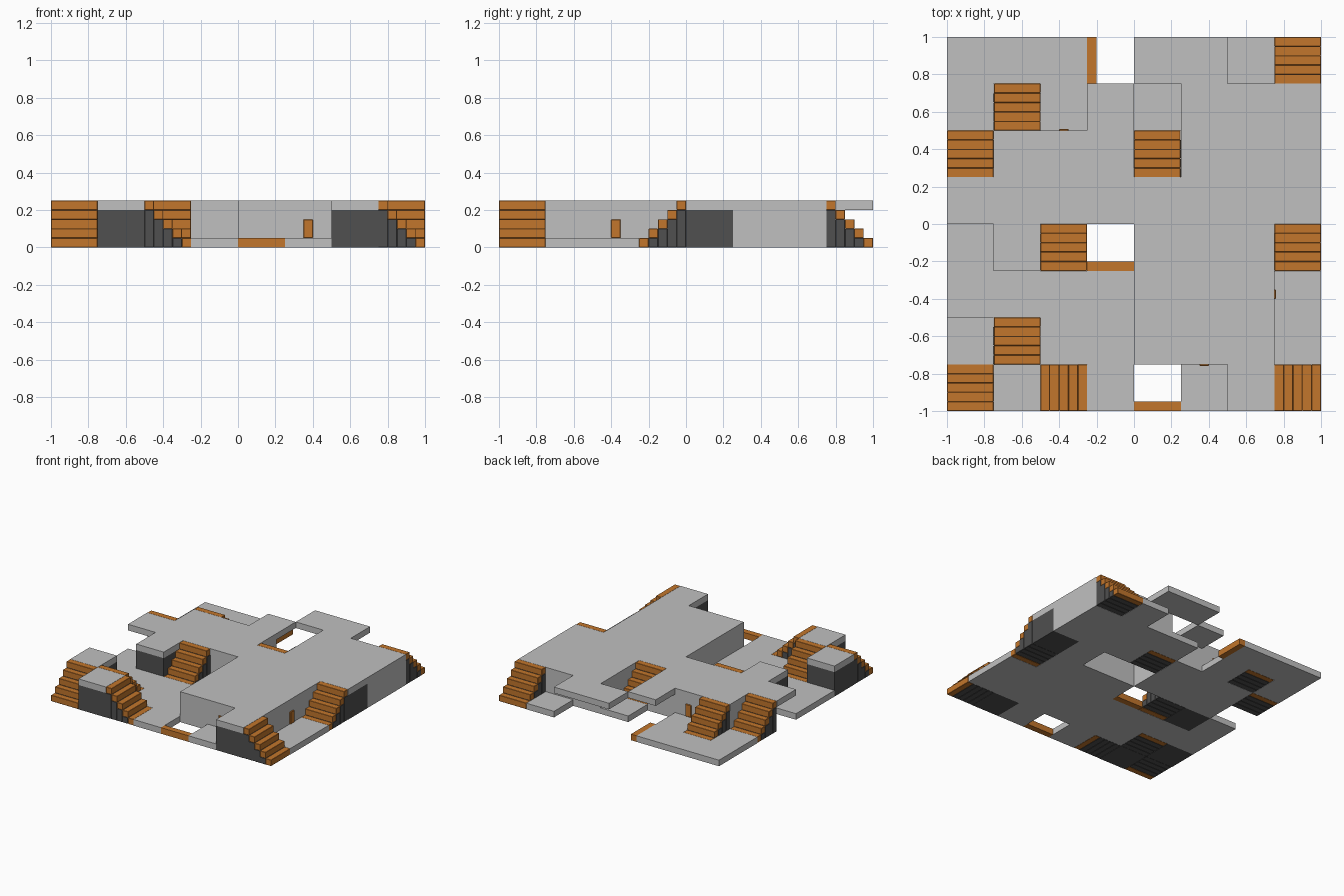
import bpy, bmesh, math
from mathutils import Matrix, Vector

if "Cube" in bpy.data.objects:
    bpy.data.objects.remove(bpy.data.objects["Cube"])

CELL, STEP = 0.25, 0.05

# Floor plan, back row first:
# L low floor, U raised solid, D raised on dark block, O raised floor only,
# n / s / e stairs descending to +y / -y / +x, v / < opening with a sill at -y / -x
PLAN = ["LLL<OOLn",
        "LnLOLUUU",
        "nUUUnUUU",
        "OUUUOOUD",
        "LDsvUUUs",
        "LLLLUUUL",
        "DnLLUUUL",
        "sDeLvLDe"][::-1]


def material(name, rgb):
    m = bpy.data.materials.new(name)
    m.use_nodes = True
    m.diffuse_color = (*rgb, 1)
    bsdf = m.node_tree.nodes["Principled BSDF"]
    bsdf.inputs["Base Color"].default_value = (*rgb, 1)
    bsdf.inputs["Roughness"].default_value = 0.8
    return m


GREY = material("light grey", (0.53, 0.53, 0.53))
ORANGE = material("orange", (0.54, 0.18, 0.025))
DARK = material("dark grey", (0.08, 0.08, 0.08))


def cells(kinds):
    return [(i, j) for j, row in enumerate(PLAN) for i, c in enumerate(row) if c in kinds]


def centre(i, j):
    return Vector((-1 + (i + 0.5) * CELL, -1 + (j + 0.5) * CELL, 0))


def finish(name, bm, mats, bevel=0):
    bmesh.ops.recalc_face_normals(bm, faces=bm.faces)
    me = bpy.data.meshes.new(name)
    bm.to_mesh(me)
    bm.free()
    for m in mats:
        me.materials.append(m)
    ob = bpy.data.objects.new(name, me)
    bpy.context.collection.objects.link(ob)
    if bevel:
        mod = ob.modifiers.new("soft_edges", "BEVEL")
        mod.width = bevel
        mod.segments = 1
    return ob


def add_box(bm, lo, hi, mat=0):
    lo, hi = Vector(lo), Vector(hi)
    mtx = Matrix.Translation((lo + hi) / 2) @ Matrix.Diagonal((*(hi - lo), 1))
    verts = bmesh.ops.create_cube(bm, size=1, matrix=mtx)["verts"]
    for f in {f for v in verts for f in v.link_faces}:
        f.material_index = mat


def region(name, kinds, z0, z1, mat):
    """Extrude all plan cells of the given kinds into one joined slab."""
    bm = bmesh.new()
    h = CELL / 2
    for i, j in cells(kinds):
        c = centre(i, j)
        bm.faces.new([bm.verts.new(c + Vector((a * h, b * h, z0)))
                      for a, b in ((-1, -1), (1, -1), (1, 1), (-1, 1))])
    bmesh.ops.remove_doubles(bm, verts=bm.verts, dist=0.001)
    top = bmesh.ops.extrude_face_region(bm, geom=bm.faces[:], use_keep_orig=True)["geom"]
    bmesh.ops.translate(bm, vec=(0, 0, z1 - z0),
                        verts=[g for g in top if isinstance(g, bmesh.types.BMVert)])
    return finish(name, bm, [mat])


# Floors, walls and supporting blocks
region("lower_floor", "LU", 0, STEP, GREY)
region("walls", "U", STEP, 0.2, GREY)
region("upper_floor", "UDO", 0.2, 0.25, GREY)
region("support_blocks", "D", 0, 0.2, DARK)

# Stairs: five orange treads on a dark stepped base
for kind, angle in (("e", 0), ("n", 90), ("s", -90)):
    for n, (i, j) in enumerate(cells(kind)):
        bm = bmesh.new()
        h = CELL / 2
        for k in range(5):
            x, z = -h + k * STEP, 0.2 - k * STEP
            add_box(bm, (x, -h + 0.001, z), (x + STEP, h - 0.001, z + STEP), 0)
            if z > 0.01:
                add_box(bm, (x, -h, 0), (x + STEP, h, z), 1)
        ob = finish(f"stairs_{kind}_{n + 1}", bm, [ORANGE, DARK], 0.002)
        ob.location = centre(i, j)
        ob.rotation_euler.z = math.radians(angle)

# Orange sills along one edge of each floor opening
for kind in "v<":
    for n, (i, j) in enumerate(cells(kind)):
        c, h = centre(i, j), CELL / 2
        hi = (h, -h + STEP) if kind == "v" else (-h + STEP, h)
        bm = bmesh.new()
        add_box(bm, c + Vector((-h, -h, 0)), c + Vector((*hi, STEP)))
        finish(f"opening_sill_{'front' if kind == 'v' else 'side'}_{n + 1}", bm, [ORANGE])

# Small upright markers on the walls
for name, x, y, sx, sy in (("front", 0.375, -0.75, 0.025, 0.009),
                           ("right", 0.75, -0.375, 0.009, 0.025),
                           ("back", -0.375, 0.5, 0.025, 0.009)):
    bm = bmesh.new()
    add_box(bm, (x - sx, y - sy, STEP), (x + sx, y + sy, 0.15))
    finish(f"wall_marker_{name}", bm, [ORANGE], 0.003)
